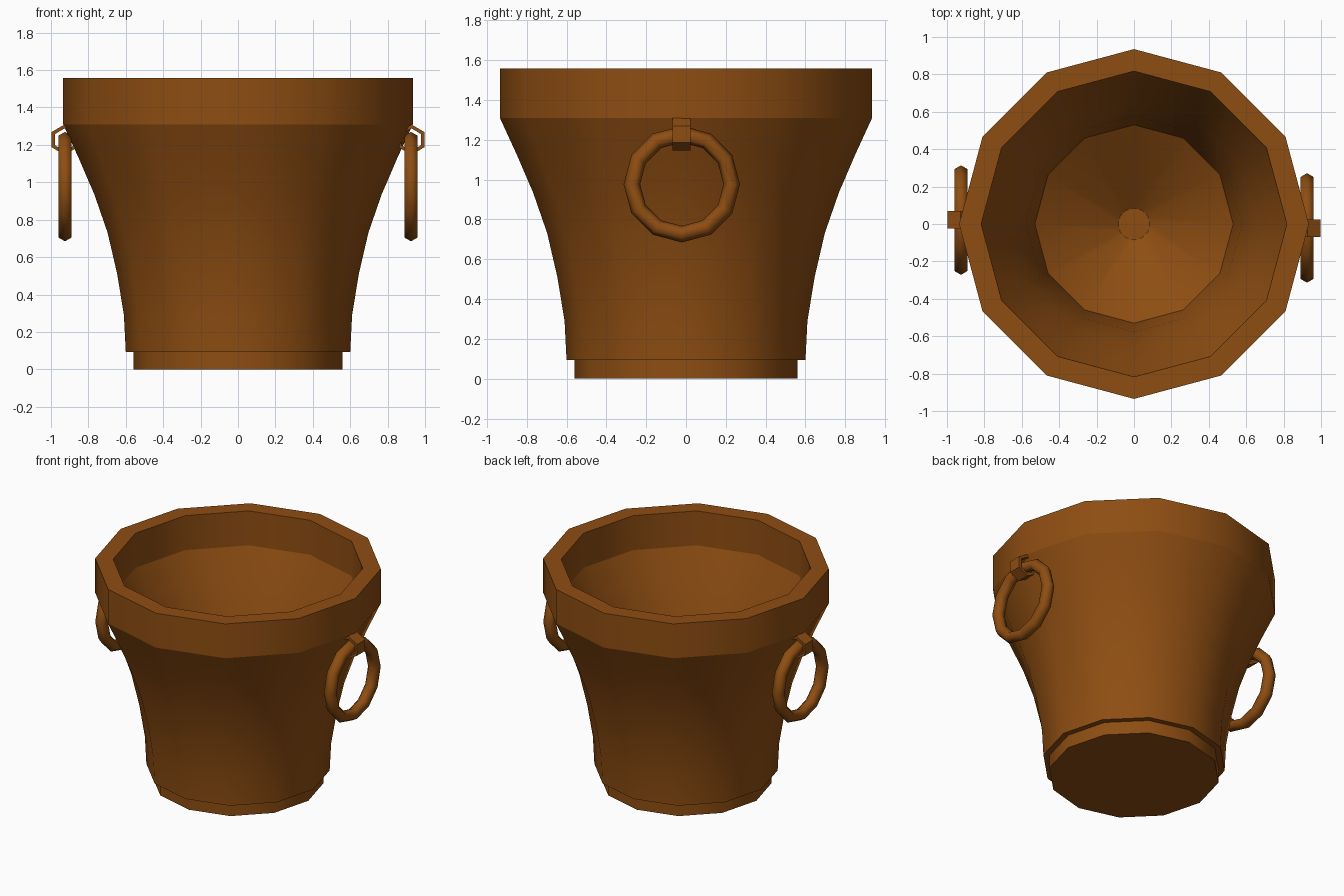
import bpy, bmesh, math
from mathutils import Matrix, Vector

if "Cube" in bpy.data.objects:
    bpy.data.objects.remove(bpy.data.objects["Cube"])

brown = bpy.data.materials.new("brown")
brown.diffuse_color = (0.27, 0.075, 0.006, 1)
brown.use_nodes = True
brown.node_tree.nodes["Principled BSDF"].inputs["Base Color"].default_value = brown.diffuse_color


def lathe(name, profile, sides, matrix=None, closed=False, smooth_angle=32, sharp_z=()):
    """Spin an (r, z) profile around z; closed profiles make rings."""
    bm = bmesh.new()
    rings = [[bm.verts.new((r * math.cos(2 * math.pi * i / sides),
                            r * math.sin(2 * math.pi * i / sides), z))
              for i in range(sides)] for r, z in profile]
    pairs = list(zip(rings, rings[1:]))
    if closed:
        pairs.append((rings[-1], rings[0]))
    else:
        bm.faces.new(rings[0])
        bm.faces.new(rings[-1])
    for a, b in pairs:
        for i in range(sides):
            j = (i + 1) % sides
            bm.faces.new((a[i], a[j], b[j], b[i]))
    bmesh.ops.recalc_face_normals(bm, faces=bm.faces)
    for f in bm.faces:
        f.smooth = True
    for e in bm.edges:
        on_crease = any(all(abs(v.co.z - z) < 1e-4 for v in e.verts) for z in sharp_z)
        if on_crease or e.calc_face_angle(0) > math.radians(smooth_angle):
            e.smooth = False
    if matrix:
        bm.transform(matrix)
    mesh = bpy.data.meshes.new(name)
    bm.to_mesh(mesh)
    bm.free()
    mesh.materials.append(brown)
    obj = bpy.data.objects.new(name, mesh)
    bpy.context.collection.objects.link(obj)
    return obj


# Bucket: foot, flared wall, rim band, hollow inside with a funnel floor
flare = [(0.60, 0.093), (0.61, 0.29), (0.646, 0.51), (0.697, 0.73),
         (0.768, 0.935), (0.852, 1.13), (0.935, 1.31)]
inside = [(r - 0.12, z) for r, z in reversed(flare[3:])]
bucket = [(0.56, 0), (0.56, 0.093)] + flare + [(0.935, 1.557), (0.817, 1.557)]
bucket += inside + [(0.53, 0.42), (0.085, 0.10)]
lathe("bucket", bucket, 12, sharp_z=(1.31,))

# Ring handles hanging in hexagonal brackets, the left turned half round
ring_profile = [(0.251 + 0.0415 * math.cos(math.radians(60 * k)),
                 0.0415 * math.sin(math.radians(60 * k))) for k in range(6)]
bracket_profile = [(0.081, -0.046), (0.081, 0.046), (0.06, 0.046), (0.06, -0.046)]
for side, turn in (("right", 0), ("left", math.pi)):
    spin = Matrix.Rotation(turn, 4, 'Z')
    place = spin @ Matrix.Translation((0.925, -0.021, 0.977))
    lathe(side + "_ring_handle", ring_profile, 12,
          place @ Matrix.Rotation(math.pi / 2, 4, 'Y'), True, smooth_angle=70)
    place = spin @ Matrix.Translation((0.927, -0.023, 1.228))
    lathe(side + "_bracket", bracket_profile, 6,
          place @ Matrix.Rotation(math.pi / 2, 4, 'X') @ Matrix.Rotation(math.pi / 6, 4, 'Z'), True)
